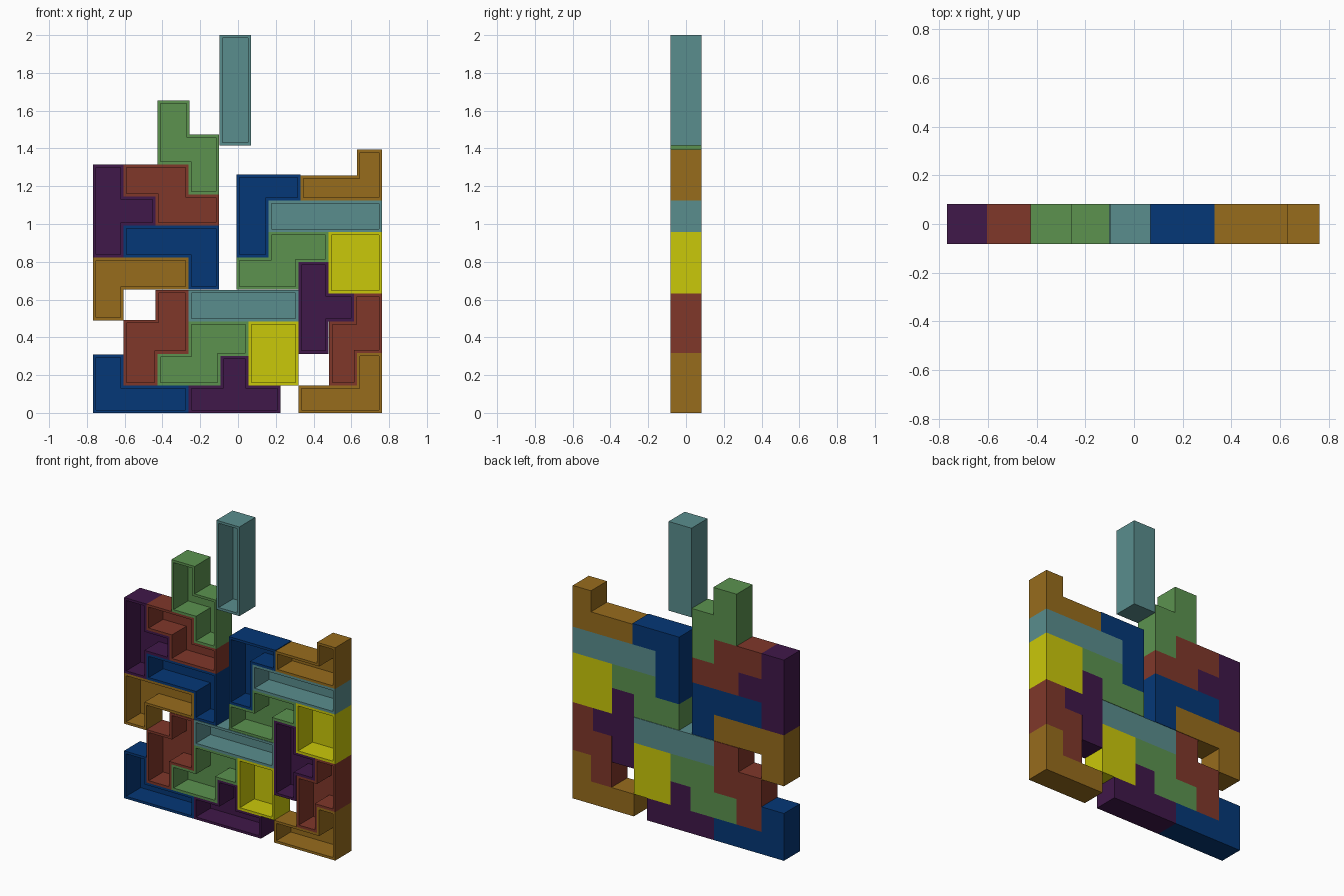
import bpy, bmesh

if "Cube" in bpy.data.objects:
    bpy.data.objects.remove(bpy.data.objects["Cube"])

HALF_DEPTH = 0.083
WALL = 0.016


def material(name, rgb):
    m = bpy.data.materials.new(name)
    m.diffuse_color = (*[(c / 255) ** 2.2 for c in rgb], 1)
    m.use_nodes = True
    m.node_tree.nodes["Principled BSDF"].inputs["Base Color"].default_value = m.diffuse_color
    return m


MATS = {n: material(n, c) for n, c in {
    "blue": (13, 58, 118), "purple": (66, 30, 75), "green": (92, 145, 80),
    "yellow": (201, 199, 18), "brown": (150, 108, 34), "red": (127, 58, 46),
    "teal": (90, 140, 140)}.items()}


def shelf(name, color, *p):
    """Open-fronted box; p alternates x and z along a right-angled outline."""
    xs, zs = p[0::2], p[1::2]
    n = len(xs)
    outer = []
    for i in range(n):
        outer += [(xs[i], zs[i]), (xs[(i + 1) % n], zs[i])]
    k = len(outer)

    # Inset every corner by the wall thickness
    def normal(a, b):
        dx, dz = b[0] - a[0], b[1] - a[1]
        d = abs(dx) + abs(dz)
        return -dz / d, dx / d

    inner = []
    for i, v in enumerate(outer):
        n1 = normal(outer[i - 1], v)
        n2 = normal(v, outer[(i + 1) % k])
        inner.append((v[0] + WALL * (n1[0] + n2[0]), v[1] + WALL * (n1[1] + n2[1])))

    bm = bmesh.new()

    def ring(pts, y):
        return [bm.verts.new((x, y, z)) for x, z in pts]

    # Back outline, front rim, inner rim, inner back panel
    rings = [ring(outer, HALF_DEPTH), ring(outer, -HALF_DEPTH),
             ring(inner, -HALF_DEPTH), ring(inner, HALF_DEPTH - WALL)]
    for a, b in zip(rings, rings[1:]):
        for i in range(k):
            j = (i + 1) % k
            bm.faces.new((a[i], b[i], b[j], a[j]))
    bm.faces.new(rings[0][::-1])
    bm.faces.new(rings[3])
    bmesh.ops.recalc_face_normals(bm, faces=bm.faces[:])
    me = bpy.data.meshes.new(name)
    bm.to_mesh(me)
    bm.free()
    me.materials.append(MATS[color])
    bpy.context.collection.objects.link(bpy.data.objects.new(name, me))


# Bottom row
shelf("corner_shelf_bottom_left", "blue", -.768, 0, -.262, .146, -.605, .31)
shelf("tee_shelf_bottom", "purple", -.262, 0, .225, .146, .056, .302, -.092, .146)
shelf("corner_shelf_bottom_right", "brown", .32, 0, .763, .318, .631, .146)
shelf("step_shelf_lower_left", "red", -.605, .146, -.425, .313, -.262, .65, -.437, .493)
shelf("step_shelf_lower_middle", "green", -.425, .146, -.092, .302, .056, .483, -.262, .313)
shelf("box_shelf_lower", "yellow", .056, .146, .32, .483)
shelf("step_shelf_lower_right", "red", .483, .146, .631, .318, .763, .631, .615, .483)

# Middle rows
shelf("long_shelf_middle", "teal", -.262, .483, .32, .65)
shelf("tee_shelf_right", "purple", .32, .313, .478, .483, .615, .631, .478, .80)
shelf("corner_shelf_left", "brown", -.768, .488, -.605, .652, -.262, .822)
shelf("corner_shelf_middle", "blue", -.262, .652, -.10, .992, -.605, .822)
shelf("step_shelf_right", "green", -.008, .652, .32, .80, .478, .957, .162, .822)
shelf("box_shelf_upper", "yellow", .478, .631, .763, .957)

# Upper rows
shelf("tee_shelf_left", "purple", -.768, .822, -.605, .992, -.437, 1.146, -.605, 1.315)
shelf("step_shelf_upper_left", "red", -.437, .992, -.10, 1.155, -.262, 1.315, -.605, 1.146)
shelf("step_shelf_top", "green", -.262, 1.155, -.10, 1.475, -.256, 1.655, -.425, 1.315)
shelf("corner_shelf_upper", "blue", -.008, .822, .162, 1.125, .33, 1.262)
shelf("long_shelf_right", "teal", .162, .957, .763, 1.125)
shelf("corner_shelf_top_right", "brown", .33, 1.125, .763, 1.395, .631, 1.257)
shelf("long_shelf_top", "teal", -.098, 1.416, .068, 2.0)
